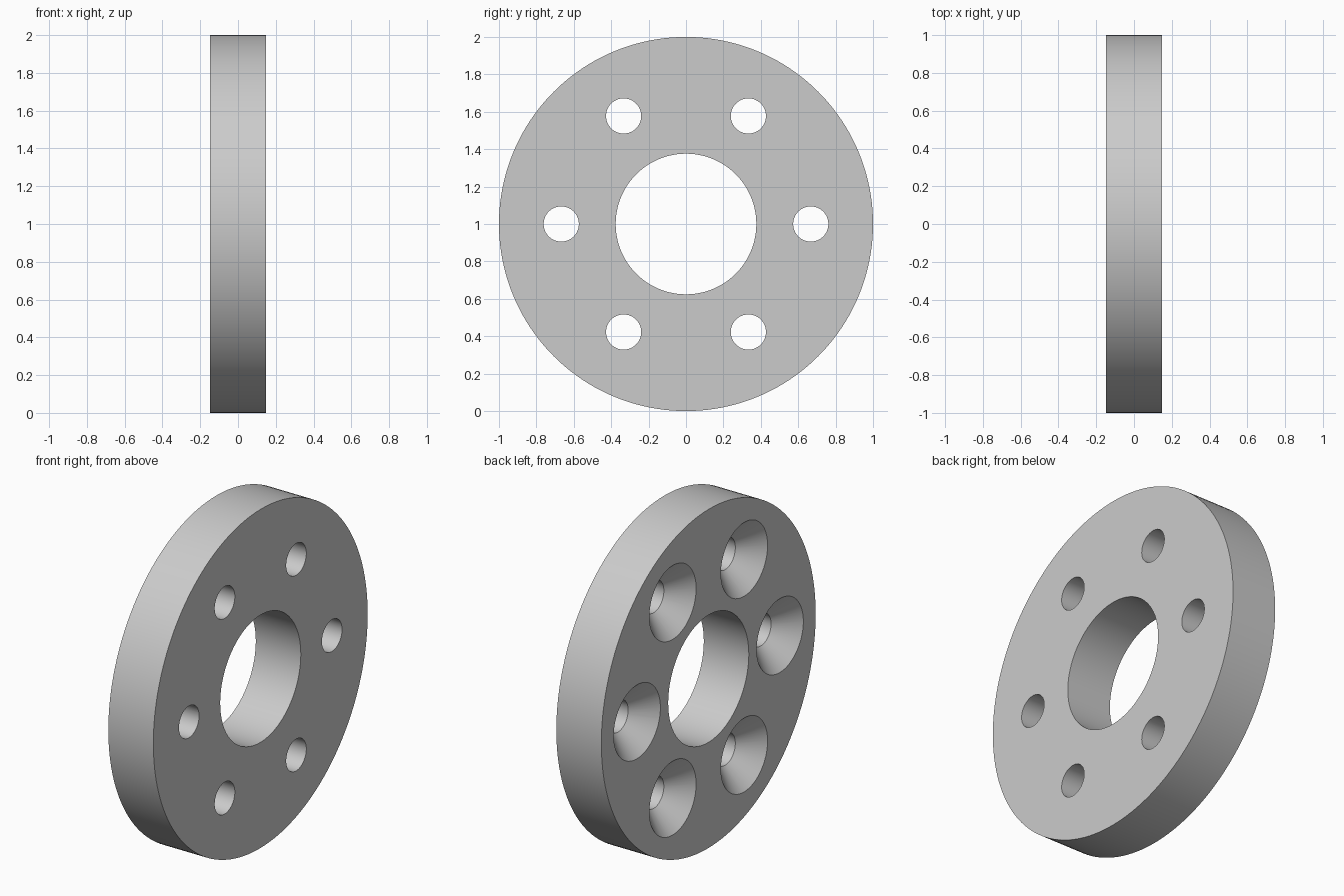
import bpy, bmesh, math
from mathutils import Matrix

old = bpy.data.objects.get("Cube")
if old:
    bpy.data.objects.remove(old, do_unlink=True)

HALF = 0.147          # half thickness
BORE = 0.376          # centre hole radius
BOLT_CIRCLE = 0.667   # distance of the screw holes from the axis
HOLE, SINK = 0.094, 0.218
SINK_END = -HALF + SINK - HOLE   # 45 degree countersink
OVER = 0.05

grey = bpy.data.materials.new("plain grey")
grey.use_nodes = True
colour = (0.6, 0.6, 0.6, 1)
grey.diffuse_color = colour
grey.node_tree.nodes["Principled BSDF"].inputs["Base Color"].default_value = colour


def turned(name, profile, sides, y=0, z=1):
    """Solid turned around an axis along x, from (x, radius) points."""
    bm = bmesh.new()
    rings = []
    for x, r in profile:
        angles = [2 * math.pi * i / sides for i in range(sides)]
        rings.append([bm.verts.new((x, r * math.cos(a), r * math.sin(a))) for a in angles])
    for a, b in zip(rings, rings[1:]):
        for i in range(sides):
            j = (i + 1) % sides
            bm.faces.new((a[i], a[j], b[j], b[i]))
    bm.faces.new(rings[0])
    bm.faces.new(rings[-1])
    bmesh.ops.recalc_face_normals(bm, faces=bm.faces)
    bm.transform(Matrix.Translation((0, y, z)))
    mesh = bpy.data.meshes.new(name)
    bm.to_mesh(mesh)
    bm.free()
    mesh.materials.append(grey)
    obj = bpy.data.objects.new(name, mesh)
    bpy.context.collection.objects.link(obj)
    return obj


# Disc
disc = turned("flange_disc", [(-HALF, 1), (HALF, 1)], 160)

# Centre bore and six countersunk screw holes
cutters = [turned("bore_cutter", [(-HALF - OVER, BORE), (HALF + OVER, BORE)], 96)]
screw = [(-HALF - OVER, SINK + OVER), (SINK_END, HOLE), (HALF + OVER, HOLE)]
for i in range(6):
    a = i * math.pi / 3
    cutters.append(turned("screw_hole_cutter", screw, 64,
                          BOLT_CIRCLE * math.cos(a), 1 + BOLT_CIRCLE * math.sin(a)))

bpy.ops.object.select_all(action='DESELECT')
bpy.context.view_layer.objects.active = disc
disc.select_set(True)
for cutter in cutters:
    cutter.hide_render = True
    mod = disc.modifiers.new("hole", 'BOOLEAN')
    mod.operation = 'DIFFERENCE'
    mod.solver = 'EXACT'
    mod.object = cutter
    bpy.ops.object.modifier_apply(modifier=mod.name)
    bpy.data.objects.remove(cutter, do_unlink=True)

bpy.ops.object.shade_smooth_by_angle(angle=math.radians(30))
